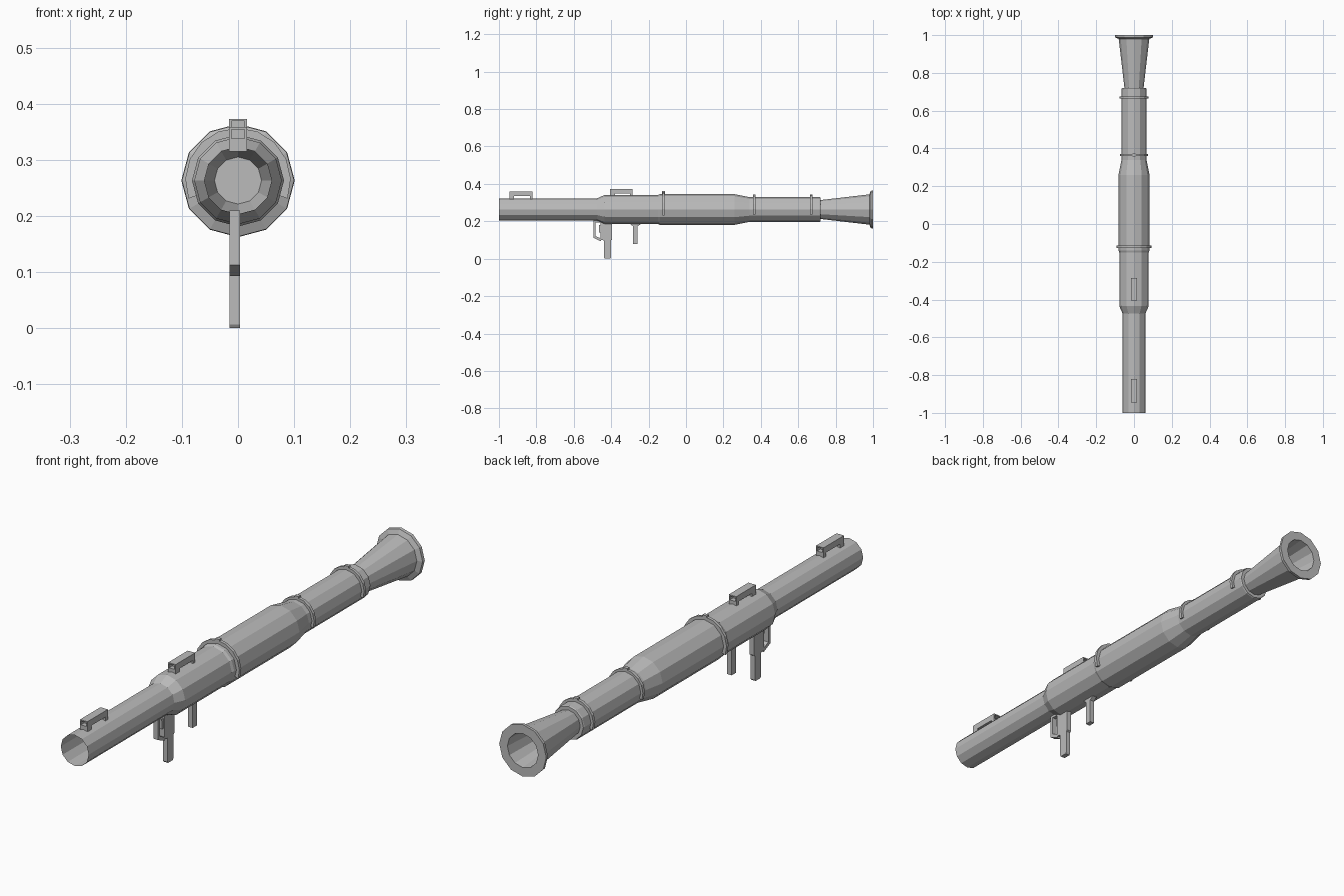
import bpy, bmesh, math

if "Cube" in bpy.data.objects:
    bpy.data.objects.remove(bpy.data.objects["Cube"])

CZ = 0.263      # height of the tube axis
SIDES = 12

grey = bpy.data.materials.new("plain grey")
grey.diffuse_color = (0.5, 0.5, 0.5, 1)
grey.use_nodes = True
grey.node_tree.nodes["Principled BSDF"].inputs["Base Color"].default_value = grey.diffuse_color


def finish(name, bm, recalc=True):
    if recalc:
        bmesh.ops.recalc_face_normals(bm, faces=bm.faces)
    me = bpy.data.meshes.new(name)
    bm.to_mesh(me)
    bm.free()
    me.materials.append(grey)
    ob = bpy.data.objects.new(name, me)
    bpy.context.collection.objects.link(ob)
    return ob


def lathe(name, profile, a0=0, a1=360, closed=False, steps=SIDES):
    """Spin (y, radius) points about the tube axis."""
    bm = bmesh.new()
    full = a1 - a0 == 360
    rings = []
    for i in range(steps if full else steps + 1):
        a = math.radians(a0 + (a1 - a0) * i / steps)
        rings.append([bm.verts.new((r * math.cos(a), y, CZ + r * math.sin(a)))
                      for y, r in profile])
    n = len(profile)
    for i in range(steps):
        p, q = rings[i], rings[(i + 1) % len(rings)]
        for j in range(n if closed else n - 1):
            k = (j + 1) % n
            bm.faces.new((p[j], p[k], q[k], q[j]))
    if not full:
        bm.faces.new(rings[0])
        bm.faces.new(rings[-1])
    bmesh.ops.remove_doubles(bm, verts=bm.verts, dist=1e-5)
    return finish(name, bm)


def plate(name, outline, x0, x1):
    """Extrude a (y, z) outline across x."""
    bm = bmesh.new()
    f = bm.faces.new([bm.verts.new((x0, y, z)) for y, z in outline])
    r = bmesh.ops.extrude_face_region(bm, geom=[f])
    for v in r["geom"]:
        if isinstance(v, bmesh.types.BMVert):
            v.co.x = x1
    return finish(name, bm)


def box(name, x, y, z):
    return plate(name, [(y[0], z[0]), (y[1], z[0]), (y[1], z[1]), (y[0], z[1])], *x)


# Main tube, open at the front, with its stepped middle
lathe("main_tube", [(-1, .06), (-.475, .06), (-.435, .078), (-.15, .078),
                    (-.14, .082), (.26, .082), (.34, .066), (.715, .066),
                    (.72, .064), (.72, .048)])

# Closing cone and disc deep inside the tube
lathe("inner_stop", [(.66, .06), (.73, .042), (.73, 0)])

# Flared rear nozzle with a lip and hollow inside
lathe("rear_flare", [(.715, .05), (.98, .081), (.988, .1), (1, .101),
                     (1, .066), (.74, .044), (.74, 0)])

# Clamp bands over the upper part of the tube, each with a small tab on top
for i, (y, r0, r1) in enumerate([(-.12, .078, .094), (.365, .06, .075), (.67, .06, .076)]):
    lathe(f"clamp_band_{i}", [(y - .006, r0), (y - .006, r1), (y + .006, r1), (y + .006, r0)],
          -20, 200, True, 10)
    box(f"clamp_tab_{i}", (-.009, .009), (y - .007, y + .007), (CZ + r0, CZ + r1 + .005))

# Sights: a bar on two feet with a recessed opening in each end
for name, y0, y1, base, top in [("front_sight", -.945, -.82, CZ + .052, .358),
                                ("rear_sight", -.405, -.285, CZ + .07, .373)]:
    under = top - .024
    bar = box(name, (-.016, .016), (y0, y1), (under, top))
    bm = bmesh.new()
    bm.from_mesh(bar.data)
    bm.normal_update()
    ends = [f for f in bm.faces if abs(f.normal.y) > .9]
    bmesh.ops.inset_individual(bm, faces=ends, thickness=.006, depth=0)
    for f in ends:
        off = -f.normal * .02
        new = bmesh.ops.extrude_discrete_faces(bm, faces=[f])["faces"][0]
        bmesh.ops.translate(bm, verts=new.verts, vec=off)
    bm.to_mesh(bar.data)
    bm.free()
    for k, (a, b) in enumerate([(y0, y0 + .025), (y1 - .015, y1)]):
        box(f"{name}_foot_{k}", (-.016, .016), (a, b), (base, under))

# Pistol grip: wide upper part and narrower lower part
GX = (-.015, .004)
plate("pistol_grip", [(-.456, .205), (-.456, .1), (-.438, .098), (-.438, .006), (-.434, 0),
                      (-.405, 0), (-.401, .006), (-.401, .098), (-.396, .102), (-.396, .205)], *GX)

# Trigger guard frame and trigger
plate("trigger_guard", [(-.455, .21), (-.495, .21), (-.495, .112), (-.455, .093), (-.455, .108),
                        (-.483, .121), (-.483, .194), (-.455, .194)], *GX)
plate("trigger", [(-.455, .18), (-.466, .18), (-.464, .14), (-.455, .14)], -.01, -.001)

# Forward support handle with a tapered mount
plate("support_handle", [(-.298, .2), (-.298, .185), (-.284, .174), (-.284, .078), (-.258, .078),
                         (-.258, .174), (-.242, .185), (-.242, .2)], *GX)
